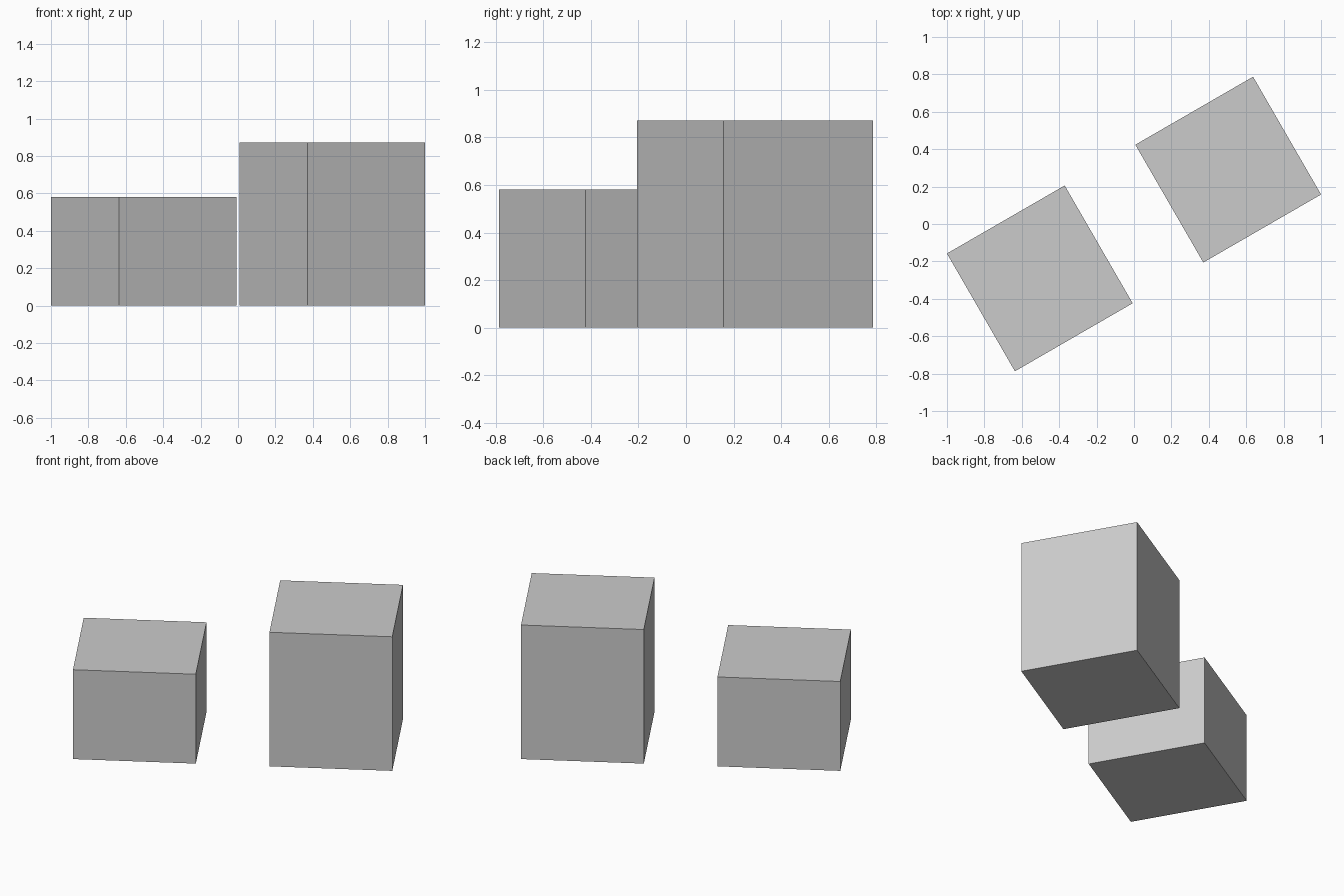
import bpy
from math import radians, cos, sin

if "Cube" in bpy.data.objects:
    bpy.data.objects.remove(bpy.data.objects["Cube"])

SIDE = 0.727            # square footprint
OFFSET = 0.5815         # distance of each block from the centre
ANGLE = radians(30)     # the row of blocks is turned about z


def block(name, along, height):
    """Square block standing on the ground, placed along the turned axis."""
    bpy.ops.mesh.primitive_cube_add(
        size=1,
        location=(along * cos(ANGLE), along * sin(ANGLE), height / 2),
        rotation=(0, 0, ANGLE))
    obj = bpy.context.object
    obj.name = name
    obj.scale = (SIDE, SIDE, height)
    bpy.ops.object.transform_apply(location=False, rotation=False, scale=True)


# Low block on the left, tall block on the right
block("low_block", -OFFSET, 0.5815)
block("tall_block", OFFSET, 0.8723)
